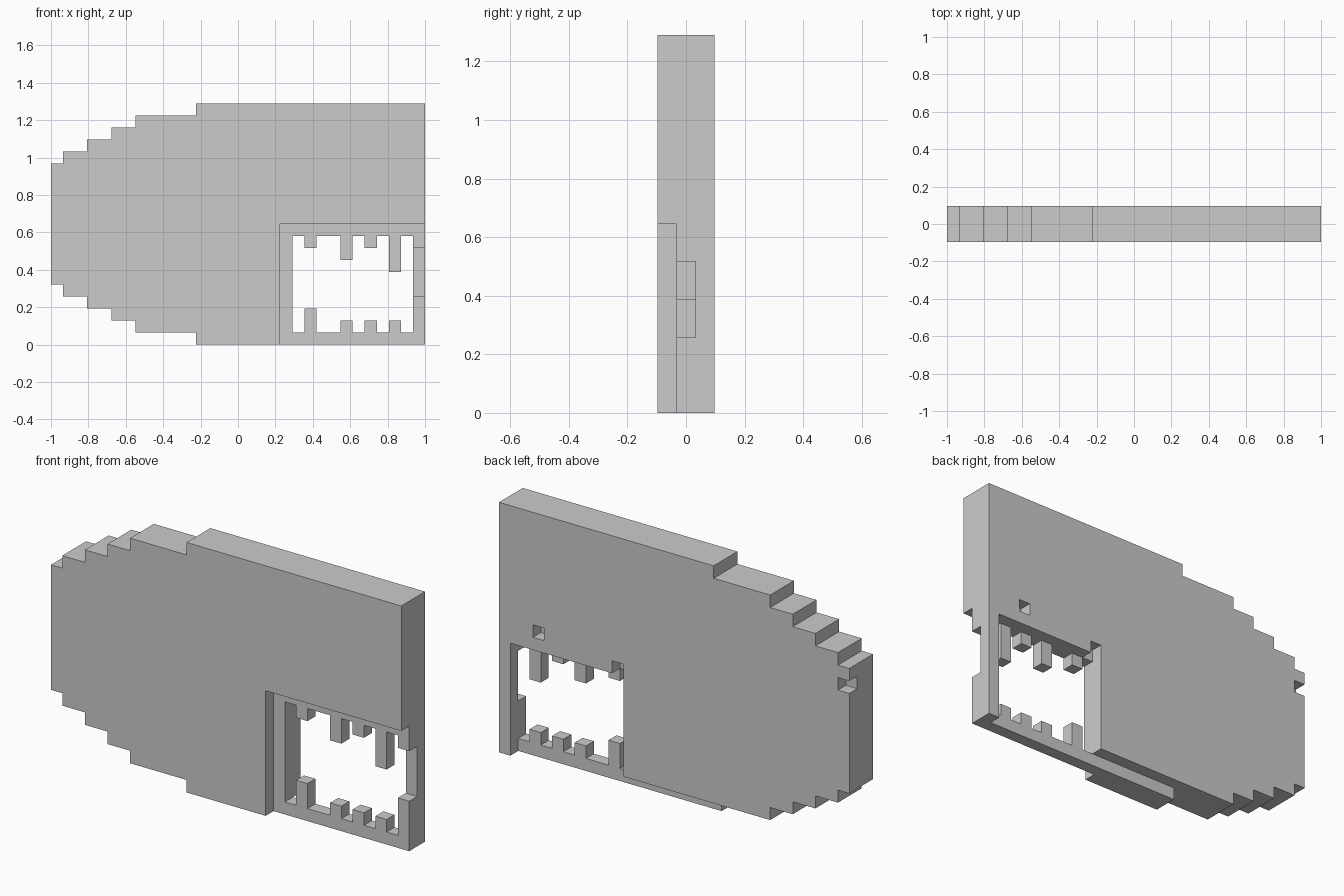
import bpy, bmesh, math
from mathutils import Vector

if "Cube" in bpy.data.objects:
    bpy.data.objects.remove(bpy.data.objects["Cube"])

U = 2 / 31                      # one block; the model is 31 x 3 x 20 blocks
FRONT, MID, BACK = 0, 1, 2
cells = set()


def box(x0, x1, y0, y1, z0, z1):
    return {(x, y, z) for x in range(x0, x1) for y in range(y0, y1) for z in range(z0, z1)}


# Stepped slab: each step is mirrored top and bottom
for i, (x0, x1) in enumerate([(0, 1), (1, 3), (3, 5), (5, 7), (7, 12), (12, 31)]):
    cells |= box(x0, x1, 0, 3, 5 - i, 15 + i)

# Front recess around the opening, and the opening through middle and back
cells -= box(19, 31, FRONT, MID, 0, 10)
cells -= box(20, 30, MID, BACK, 1, 9)
cells -= box(20, 30, BACK, 3, 0, 9)

# Teeth hanging from the top and standing on the bottom of the opening
for x, top, bottom in [(21, 1, 2), (24, 2, 1), (26, 1, 1), (28, 3, 1)]:
    cells |= box(x, x + 1, MID, BACK, 9 - top, 9)
    cells |= box(x, x + 1, MID, BACK, 1, 1 + bottom)

# Side notch in the right post, rebate along the back bottom edge
cells -= box(30, 31, MID, BACK, 4, 8)
cells -= box(12, 20, BACK, 3, 0, 1)

# Single-block holes in the back
cells -= {(0, BACK, 13), (27, BACK, 10), (20, BACK, 9)}

# Skin the exposed sides of the blocks
bm = bmesh.new()
verts = {}


def vert(p):
    if p not in verts:
        verts[p] = bm.verts.new(((p[0] - 15.5) * U, (p[1] - 1.5) * U, p[2] * U))
    return verts[p]


for c in sorted(cells):
    for axis in range(3):
        for side in (0, 1):
            n = list(c)
            n[axis] += 2 * side - 1
            if tuple(n) in cells:
                continue
            a, b = (axis + 1) % 3, (axis + 2) % 3
            loop = []
            for da, db in [(0, 0), (1, 0), (1, 1), (0, 1)]:
                p = list(c)
                p[axis] += side
                p[a] += da
                p[b] += db
                loop.append(vert(tuple(p)))
            bm.faces.new(loop if side else loop[::-1])

# Merge coplanar squares into clean flat faces
bmesh.ops.dissolve_limit(bm, angle_limit=math.radians(1), verts=bm.verts[:], edges=bm.edges[:])
mesh = bpy.data.meshes.new("stepped_panel")
bm.to_mesh(mesh)
bm.free()
bpy.context.collection.objects.link(bpy.data.objects.new("stepped_panel", mesh))
